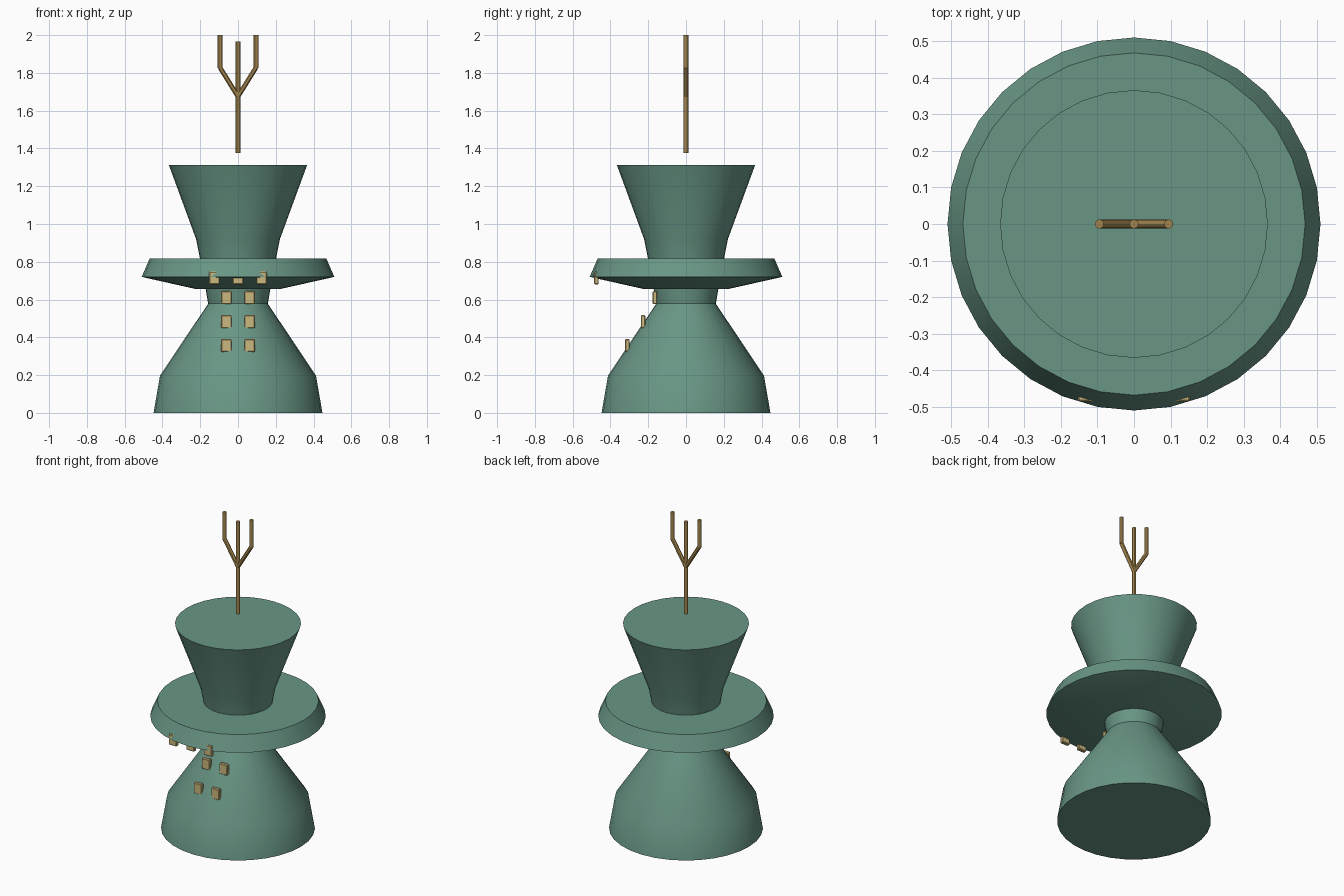
import bpy, bmesh, math
from mathutils import Vector

if "Cube" in bpy.data.objects:
    bpy.data.objects.remove(bpy.data.objects["Cube"])


def material(name, rgb):
    m = bpy.data.materials.new(name)
    m.diffuse_color = (*rgb, 1)
    m.use_nodes = True
    m.node_tree.nodes["Principled BSDF"].inputs["Base Color"].default_value = m.diffuse_color
    return m


GREEN = material("sea green", (0.14, 0.305, 0.235))
YELLOW = material("pale yellow", (0.60, 0.48, 0.21))
BRONZE = material("bronze", (0.36, 0.23, 0.075))


def add_object(name, bm, mat):
    bmesh.ops.recalc_face_normals(bm, faces=bm.faces)
    mesh = bpy.data.meshes.new(name)
    bm.to_mesh(mesh)
    bm.free()
    mesh.materials.append(mat)
    ob = bpy.data.objects.new(name, mesh)
    bpy.context.collection.objects.link(ob)
    return ob


def smooth(ob):
    bpy.ops.object.select_all(action='DESELECT')
    ob.select_set(True)
    bpy.context.view_layer.objects.active = ob
    bpy.ops.object.shade_smooth_by_angle(angle=math.radians(30))


def lathe(name, profile, mat, sides=32):
    """Capped solid of revolution from (radius, height) points."""
    bm = bmesh.new()
    rings = []
    for r, z in profile:
        rings.append([bm.verts.new((r * math.cos(math.tau * i / sides),
                                    r * math.sin(math.tau * i / sides), z))
                      for i in range(sides)])
    for a, b in zip(rings, rings[1:]):
        for i in range(sides):
            j = (i + 1) % sides
            bm.faces.new((a[i], a[j], b[j], b[i]))
    bm.faces.new(rings[0])
    bm.faces.new(rings[-1])
    ob = add_object(name, bm, mat)
    smooth(ob)


def rod(name, start, end, radius=0.0125, sides=12):
    """Straight capped cylinder between two points."""
    a, b = Vector(start), Vector(end)
    bm = bmesh.new()
    bmesh.ops.create_cone(bm, cap_ends=True, segments=sides, radius1=radius,
                          radius2=radius, depth=(b - a).length)
    turn = (b - a).to_track_quat('Z', 'Y').to_matrix().to_4x4()
    bmesh.ops.transform(bm, matrix=turn, verts=bm.verts)
    bmesh.ops.translate(bm, vec=(a + b) / 2, verts=bm.verts)
    smooth(add_object(name, bm, BRONZE))


def window(name, x, y, z):
    """Small softened block, partly sunk in the wall."""
    bm = bmesh.new()
    bmesh.ops.create_cube(bm, size=1)
    bmesh.ops.scale(bm, vec=(0.056, 0.024, 0.068), verts=bm.verts)
    bmesh.ops.bevel(bm, geom=bm.edges[:], offset=0.004, segments=1, affect='EDGES')
    bmesh.ops.translate(bm, vec=(x, y, z), verts=bm.verts)
    add_object(name, bm, YELLOW)


# Main turned masses
lathe("tower_base", [(0.447, 0), (0.413, 0.197), (0.158, 0.578), (0.172, 0.66)], GREEN)
lathe("ring_deck", [(0.225, 0.656), (0.51, 0.72), (0.468, 0.817)], GREEN)
lathe("upper_funnel", [(0.20, 0.81), (0.222, 0.92), (0.366, 1.312)], GREEN)

# Windows on the base and under the deck rim
for row, (y, z) in enumerate([(-0.31, 0.357), (-0.2275, 0.483), (-0.165, 0.61)]):
    for side, x in (("left", -0.062), ("right", 0.062)):
        window(f"base_window_{side}_{row}", x, y, z)
for side, x in (("left", -0.125), ("middle", 0), ("right", 0.125)):
    window(f"deck_window_{side}", x, -0.474, 0.714)

# Floating three-pronged mast
rod("mast_stem", (0, 0, 1.375), (0, 0, 1.965))
for side, s in (("left", -1), ("right", 1)):
    rod(f"mast_arm_{side}", (0, 0, 1.675), (s * 0.095, 0, 1.828))
    rod(f"mast_prong_{side}", (s * 0.095, 0, 1.825), (s * 0.095, 0, 2.0))
